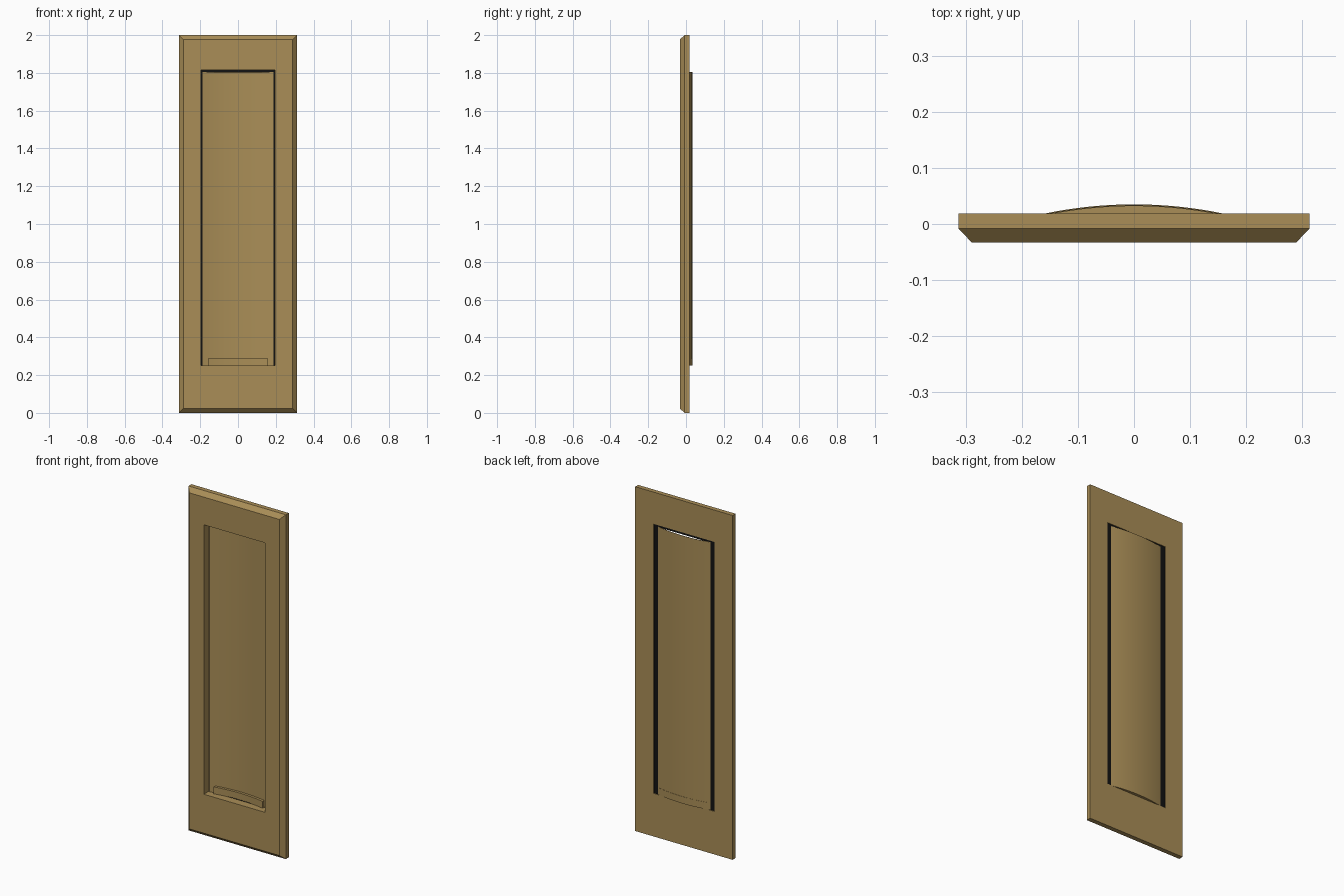
import bpy, bmesh, math

if "Cube" in bpy.data.objects:
    bpy.data.objects.remove(bpy.data.objects["Cube"])


def material(name, color):
    m = bpy.data.materials.new(name)
    m.diffuse_color = color
    m.use_nodes = True
    m.node_tree.nodes["Principled BSDF"].inputs["Base Color"].default_value = m.diffuse_color
    return m


brass = material("brass", (0.40, 0.27, 0.095, 1))
black = material("black", (0.006, 0.006, 0.006, 1))


def finish(name, bm, mat, smooth=False):
    bmesh.ops.recalc_face_normals(bm, faces=bm.faces)
    me = bpy.data.meshes.new(name)
    bm.to_mesh(me)
    bm.free()
    ob = bpy.data.objects.new(name, me)
    bpy.context.collection.objects.link(ob)
    me.materials.append(mat)
    if smooth:
        bpy.ops.object.select_all(action='DESELECT')
        ob.select_set(True)
        bpy.context.view_layer.objects.active = ob
        bpy.ops.object.shade_smooth_by_angle(angle=math.radians(30))
    return ob


def ring(name, loops, mat):
    """Closed rectangular frame: each loop is (half width, bottom, top, y)."""
    bm = bmesh.new()
    rows = [[bm.verts.new(c) for c in
             ((-w, y, b), (w, y, b), (w, y, t), (-w, y, t))]
            for w, b, t, y in loops]
    for i, a in enumerate(rows):
        c = rows[(i + 1) % len(rows)]
        for j in range(4):
            k = (j + 1) % 4
            bm.faces.new((a[j], a[k], c[k], c[j]))
    return finish(name, bm, mat)


RADIUS = 0.78


def bowed_slab(name, half, z0, z1, back, thick, mat, segs=24):
    """Slab bowed backwards along an arc, extruded in z."""
    bm = bmesh.new()
    xs = [-half + 2 * half * i / segs for i in range(segs + 1)]
    arc = [(x, back - RADIUS + math.sqrt(RADIUS ** 2 - x * x)) for x in xs]
    outline = arc + [(x, y - thick) for x, y in reversed(arc)]
    face = bm.faces.new([bm.verts.new((x, y, z0)) for x, y in outline])
    ext = bmesh.ops.extrude_face_region(bm, geom=[face])
    top = [v for v in ext["geom"] if isinstance(v, bmesh.types.BMVert)]
    bmesh.ops.translate(bm, verts=top, vec=(0, 0, z1 - z0))
    return finish(name, bm, mat, smooth=True)


# Outer plate with chamfered front rim and rectangular opening
ring("frame_plate", [
    (0.313, 0, 2, 0.019),
    (0.313, 0, 2, -0.008),
    (0.289, 0.024, 1.976, -0.033),
    (0.196, 0.25, 1.815, -0.033),
    (0.196, 0.25, 1.815, 0.019)], brass)

# Dark gasket filling the gap around the panel
ring("gap_gasket", [
    (0.196, 0.25, 1.815, 0.0135),
    (0.196, 0.25, 1.815, 0.0155),
    (0.168, 0.252, 1.802, 0.0155),
    (0.168, 0.252, 1.802, 0.0135)], black)

# Bowed recessed panel
bowed_slab("bowed_panel", 0.188, 0.25, 1.805, 0.0338, 0.002, brass)

# Raised grip at the foot of the panel
bowed_slab("bottom_grip", 0.157, 0.25, 0.29, 0.035, 0.018, brass)
